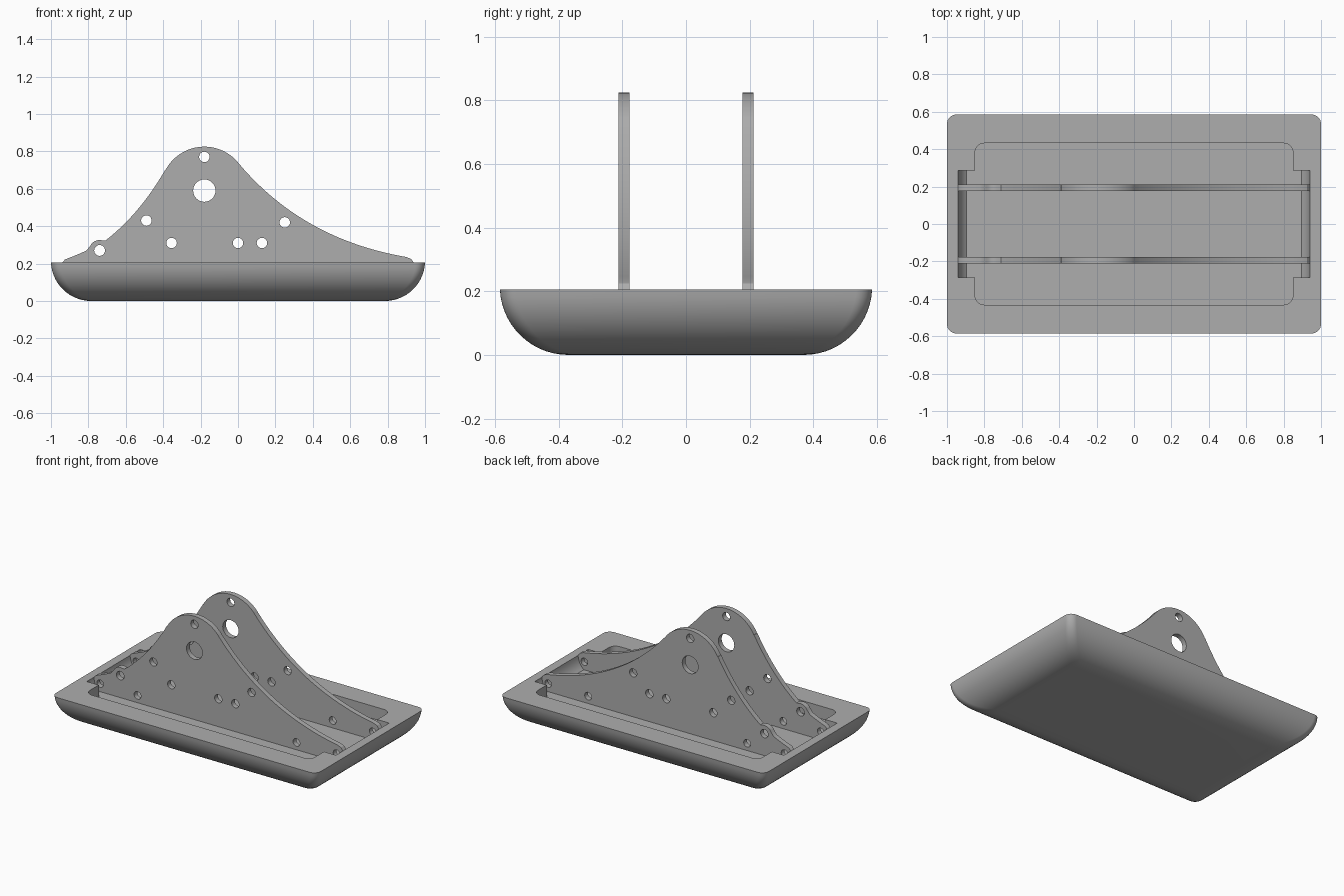
import bpy, bmesh, math

if "Cube" in bpy.data.objects:
    bpy.data.objects.remove(bpy.data.objects["Cube"])

grey = bpy.data.materials.new("plain grey")
grey.diffuse_color = (0.42, 0.42, 0.42, 1)
grey.use_nodes = True
grey.node_tree.nodes["Principled BSDF"].inputs["Base Color"].default_value = grey.diffuse_color

FLOOR = 0.12   # height of the recess floor
RIM = 0.205    # height of the tray rim


def rounded_rect(hx, hy, r, z, n=8):
    pts = []
    for i, (sx, sy) in enumerate([(1, 1), (-1, 1), (-1, -1), (1, -1)]):
        for k in range(n + 1):
            a = math.pi / 2 * (i + k / n)
            pts.append((sx * (hx - r) + r * math.cos(a), sy * (hy - r) + r * math.sin(a), z))
    return pts


def loft(name, rings):
    bm = bmesh.new()
    rows = [[bm.verts.new(p) for p in ring] for ring in rings]
    n = len(rows[0])
    for a, b in zip(rows, rows[1:]):
        for i in range(n):
            j = (i + 1) % n
            bm.faces.new((a[i], a[j], b[j], b[i]))
    bm.faces.new(rows[0][::-1])
    bm.faces.new(rows[-1])
    bmesh.ops.recalc_face_normals(bm, faces=bm.faces)
    me = bpy.data.meshes.new(name)
    bm.to_mesh(me)
    bm.free()
    me.materials.append(grey)
    ob = bpy.data.objects.new(name, me)
    bpy.context.collection.objects.link(ob)
    return ob


def activate(ob):
    bpy.ops.object.select_all(action='DESELECT')
    ob.select_set(True)
    bpy.context.view_layer.objects.active = ob


def cut(ob, cutter):
    activate(ob)
    m = ob.modifiers.new("cut", 'BOOLEAN')
    m.operation, m.solver, m.object = 'DIFFERENCE', 'EXACT', cutter
    bpy.ops.object.modifier_apply(modifier=m.name)
    bpy.data.objects.remove(cutter)


def bezier(p0, p1, p2, n=20):
    return [tuple((1 - t) ** 2 * a + 2 * t * (1 - t) * b + t * t * c for a, b, c in zip(p0, p1, p2))
            for t in [i / n for i in range(n + 1)]]


def arc(cx, cz, r, a0, a1, n):
    return [(cx + r * math.cos(math.radians(a0 + (a1 - a0) * i / n)),
             cz + r * math.sin(math.radians(a0 + (a1 - a0) * i / n))) for i in range(n + 1)]


# Tray: rounded rectangle swept down a near-quarter-circle side
R = 0.215
end = math.acos((R - RIM) / R)
rings = []
for i in range(15):
    a = end * i / 14
    inset = R * math.sin(end) - R * math.sin(a)
    rings.append(rounded_rect(1 - inset, 0.585 - inset, 0.05, R - R * math.cos(a)))
tray = loft("tray", rings)

# Recess in the tray: wide pocket plus a longer slot with curved ends
cut(tray, loft("pocket_cutter", [rounded_rect(0.85, 0.432, 0.05, z) for z in (FLOOR, 0.3)]))
side = [(0.94, 0.3), (0.94, RIM)] + bezier((0.94, RIM), (0.933, 0.15), (0.895, FLOOR), 8)[1:]
outline = side + [(-x, z) for x, z in reversed(side)]
cut(tray, loft("slot_cutter", [[(x, y, z) for x, z in outline] for y in (-0.287, 0.287)]))
activate(tray)
bpy.ops.object.shade_smooth_by_angle(angle=math.radians(30))

# Side plate outline: base, long right slope, round head, left slope, small lug
base = [(-0.9, FLOOR), (0.9, FLOOR), (0.927, 0.15), (0.94, RIM), (0.925, 0.225)]
profile = (base + bezier((0.9, 0.235), (0.342, 0.33), (0.0, 0.74))
           + arc(-0.18, 0.59, 0.235, 41, 152, 24)
           + bezier((-0.39, 0.70), (-0.525, 0.465), (-0.71, 0.322))
           + arc(-0.74, 0.27, 0.056, 75, 155, 8)
           + bezier((-0.81, 0.27), (-0.85, 0.25), (-0.925, 0.222), 6)
           + [(-0.94, RIM), (-0.927, 0.15)])
holes = [(-0.18, 0.59, 0.06), (-0.18, 0.77, 0.028), (-0.74, 0.27, 0.029), (-0.49, 0.43, 0.028),
         (-0.355, 0.31, 0.028), (0, 0.31, 0.028), (0.128, 0.31, 0.028), (0.25, 0.42, 0.028),
         (-0.61, 0.17, 0.026), (0.59, 0.17, 0.026), (-0.892, 0.175, 0.025), (0.892, 0.175, 0.025)]


def side_plate(name, y):
    cu = bpy.data.curves.new(name, 'CURVE')
    cu.dimensions, cu.fill_mode, cu.extrude = '2D', 'BOTH', 0.0175
    for pts in [profile] + [arc(x, z, r, 0, 345, 23) for x, z, r in holes]:
        sp = cu.splines.new('POLY')
        sp.points.add(len(pts) - 1)
        for p, (x, z) in zip(sp.points, pts):
            p.co = (x, z, 0, 1)
        sp.use_cyclic_u = True
    cu.materials.append(grey)
    ob = bpy.data.objects.new(name, cu)
    ob.location.y = y
    ob.rotation_euler.x = math.pi / 2
    bpy.context.collection.objects.link(ob)
    activate(ob)
    bpy.ops.object.convert(target='MESH')
    ob = bpy.context.view_layer.objects.active
    bm = bmesh.new()
    bm.from_mesh(ob.data)
    bmesh.ops.remove_doubles(bm, verts=bm.verts, dist=0.0002)
    bmesh.ops.recalc_face_normals(bm, faces=bm.faces)
    bm.to_mesh(ob.data)
    bm.free()
    bpy.ops.object.shade_smooth_by_angle(angle=math.radians(30))


side_plate("front_side_plate", -0.195)
side_plate("back_side_plate", 0.195)
